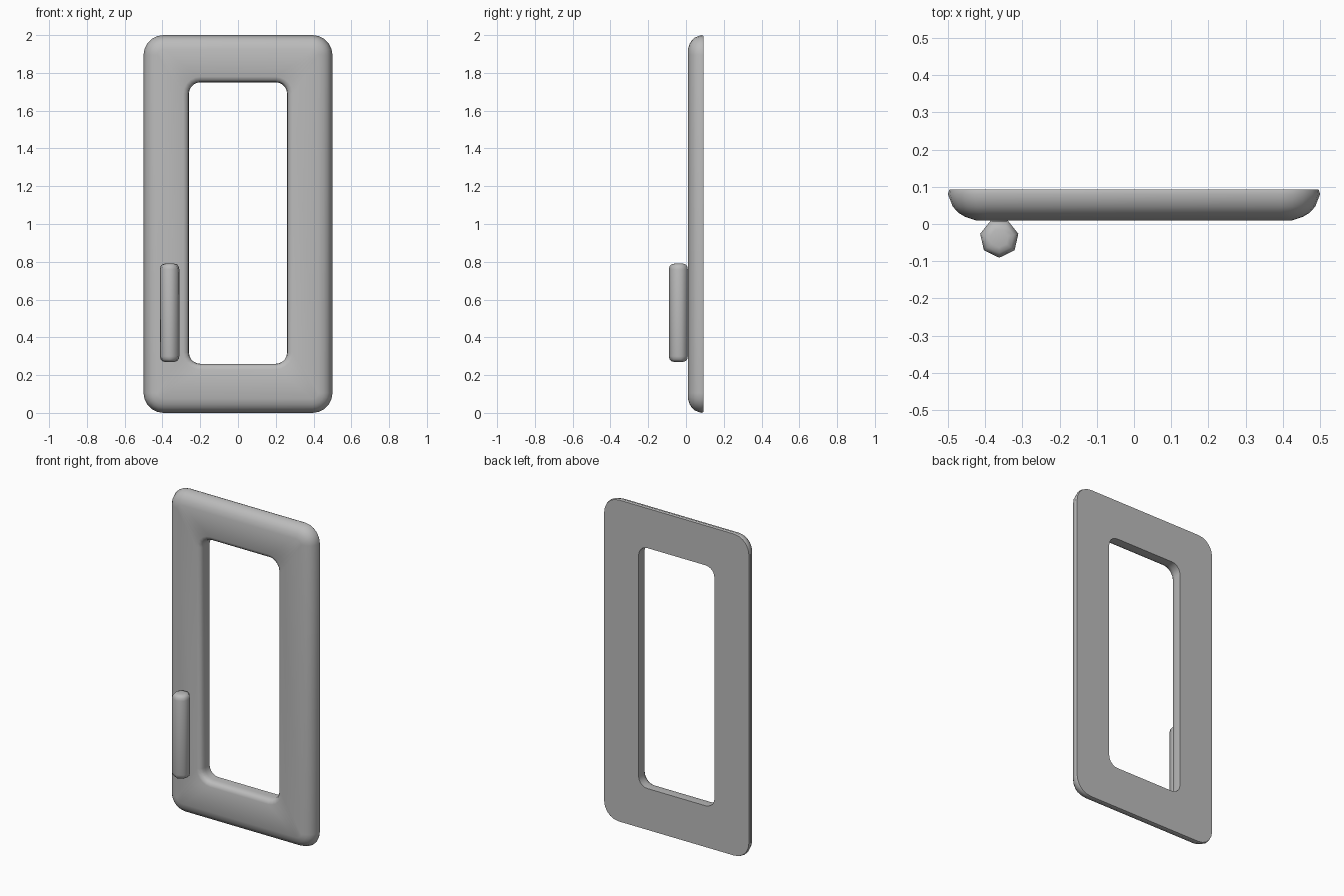
import bpy, bmesh, math

old = bpy.data.objects.get("Cube")
if old:
    bpy.data.objects.remove(old, do_unlink=True)

grey = bpy.data.materials.new("plain_grey")
grey.use_nodes = True
colour = (0.5, 0.5, 0.5, 1)
grey.diffuse_color = colour
grey.node_tree.nodes["Principled BSDF"].inputs["Base Color"].default_value = colour


def loft(name, rings, cyclic, angle):
    """Bridge equal-sized rings; close the loop or cap both ends."""
    bm = bmesh.new()
    loops = [[bm.verts.new(p) for p in ring] for ring in rings]
    pairs = list(zip(loops, loops[1:]))
    if cyclic:
        pairs.append((loops[-1], loops[0]))
    else:
        bm.faces.new(loops[0])
        bm.faces.new(loops[-1])
    for a, b in pairs:
        for i in range(len(a)):
            j = (i + 1) % len(a)
            bm.faces.new((a[i], a[j], b[j], b[i]))
    bmesh.ops.recalc_face_normals(bm, faces=bm.faces)
    mesh = bpy.data.meshes.new(name)
    bm.to_mesh(mesh)
    bm.free()
    mesh.materials.append(grey)
    obj = bpy.data.objects.new(name, mesh)
    bpy.context.collection.objects.link(obj)
    bpy.ops.object.select_all(action="DESELECT")
    obj.select_set(True)
    bpy.context.view_layer.objects.active = obj
    bpy.ops.object.shade_smooth_by_angle(angle=math.radians(angle))
    return obj


def rounded_rect(half_w, half_h, radius, y, mid_z, steps=5):
    """Upright rounded rectangle facing the front."""
    points = []
    for k, (sx, sz) in enumerate([(1, 1), (-1, 1), (-1, -1), (1, -1)]):
        for s in range(steps + 1):
            a = (k + s / steps) * math.pi / 2
            points.append((sx * (half_w - radius) + radius * math.cos(a), y,
                           mid_z + sz * (half_h - radius) + radius * math.sin(a)))
    return points


# Door panel: rounded outer rim, flat front, softened window opening
outer = [(0.004, 0.093), (0, 0.08), (0.013, 0.047), (0.027, 0.031),
         (0.045, 0.02), (0.075, 0.01)]
inner = [(0.03, 0.01), (0.012, 0.017), (0.003, 0.031), (0, 0.05), (0, 0.093)]
rings = [rounded_rect(0.5 - d, 1 - d, 0.105 - d, y, 1) for d, y in outer]
rings += [rounded_rect(0.26 + d, 0.745 + d, 0.06 + d, y, 1.005) for d, y in inner]
loft("door_panel", rings, True, 45)

# Handle: seven-sided upright bar with rounded ends
ends = [(0.025, 0), (0.04, 0.004), (0.049, 0.014), (0.0526, 0.03)]
levels = [(r, 0.27 + h) for r, h in ends] + [(r, 0.79 - h) for r, h in reversed(ends)]
rings = [[(-0.362 + r * math.sin(i * math.tau / 7),
           -0.038 - r * math.cos(i * math.tau / 7), z) for i in range(7)]
         for r, z in levels]
loft("handle", rings, False, 60)
